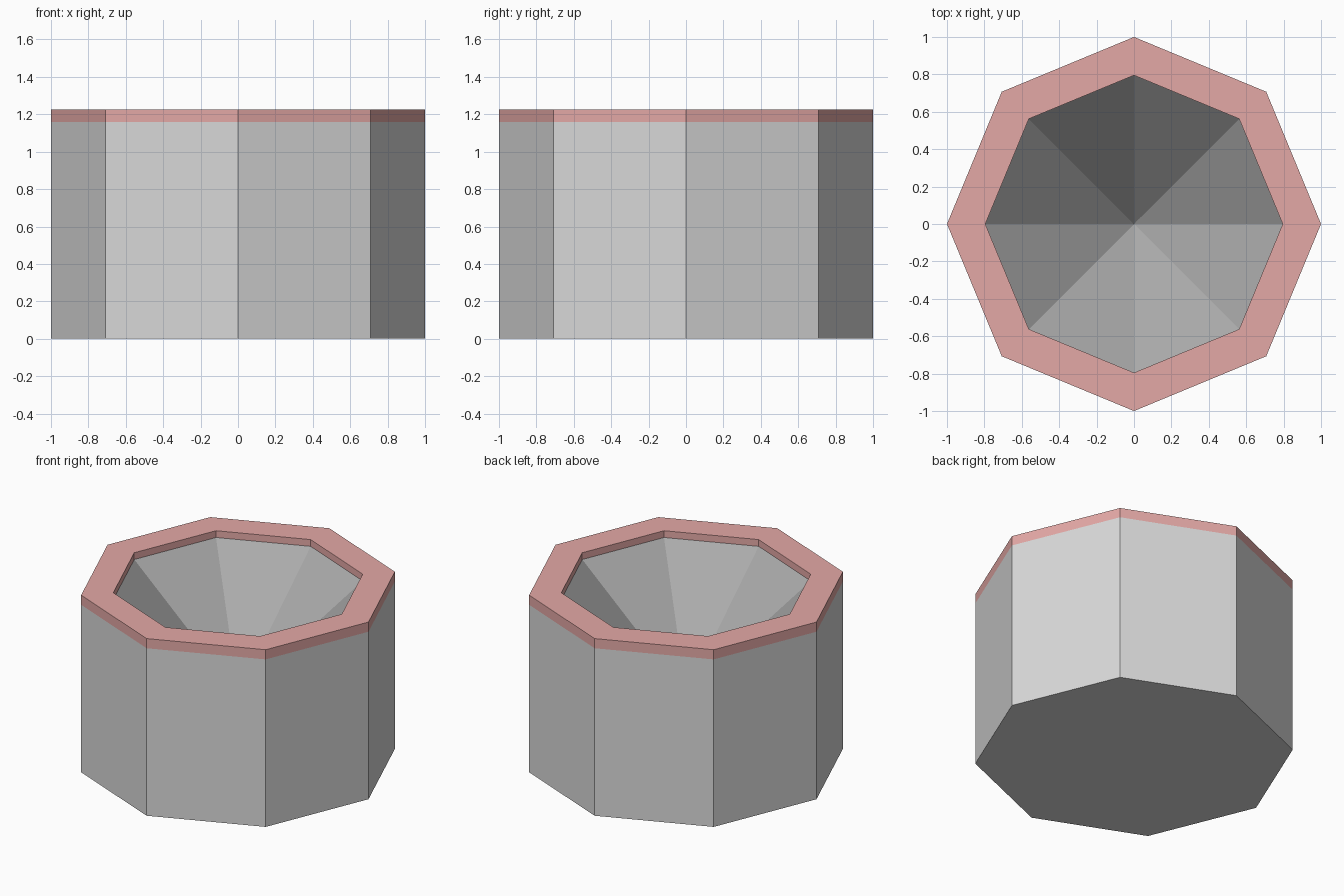
import bpy
import bmesh
from math import cos, sin, pi

if "Cube" in bpy.data.objects:
    bpy.data.objects.remove(bpy.data.objects["Cube"], do_unlink=True)

SIDES = 8
HEIGHT, BAND, LIP = 1.227, 1.16, 1.18
OUTER, INNER = 1.0, 0.795
FUNNEL_TIP = 0.46


def material(name, colour):
    mat = bpy.data.materials.new(name)
    mat.use_nodes = True
    rgba = (*colour, 1.0)
    mat.diffuse_color = rgba
    mat.node_tree.nodes["Principled BSDF"].inputs["Base Color"].default_value = rgba
    return mat


def lathe(name, profile, mat):
    """Turn a (radius, height) profile into a faceted shell; radius 0 is a point."""
    bm = bmesh.new()
    rings = []
    for r, z in profile:
        count = SIDES if r else 1
        rings.append([bm.verts.new((r * cos(2 * pi * i / SIDES),
                                    r * sin(2 * pi * i / SIDES), z))
                      for i in range(count)])
    for a, b in zip(rings, rings[1:]):
        for i in range(SIDES):
            j = (i + 1) % SIDES
            corners = [a[i % len(a)], a[j % len(a)], b[j % len(b)], b[i % len(b)]]
            bm.faces.new(list(dict.fromkeys(corners)))
    mesh = bpy.data.meshes.new(name)
    bm.to_mesh(mesh)
    bm.free()
    mesh.materials.append(mat)
    obj = bpy.data.objects.new(name, mesh)
    bpy.context.collection.objects.link(obj)
    return obj


grey = material("light grey", (0.695, 0.695, 0.695))
dark = material("mid grey", (0.41, 0.41, 0.41))
pink = material("dusty pink", (0.775, 0.395, 0.38))

# Outer wall with closed base
lathe("outer_wall", [(0, 0), (OUTER, 0), (OUTER, BAND)], grey)
# Coloured rim: outer band, flat top and inner lip
lathe("rim", [(OUTER, BAND), (OUTER, HEIGHT), (INNER, HEIGHT), (INNER, LIP)], pink)
# Funnel-shaped hollow running down to a point
lathe("funnel", [(INNER, LIP), (0, FUNNEL_TIP)], dark)
